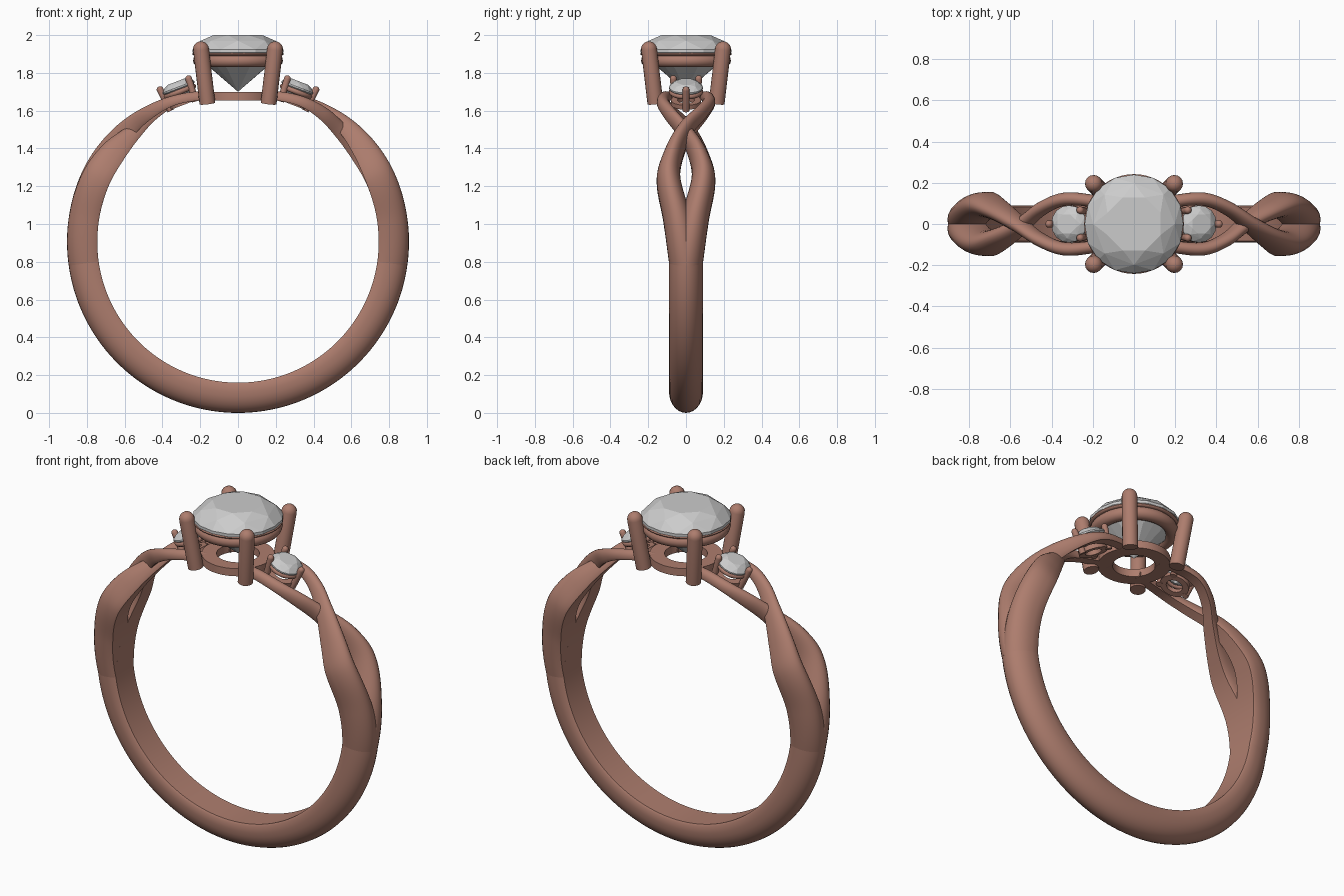
import bpy, bmesh, math
from mathutils import Vector, Matrix

if "Cube" in bpy.data.objects:
    bpy.data.objects.remove(bpy.data.objects["Cube"])

CZ = 0.905  # height of the finger-hole centre

gold = bpy.data.materials.new("rose_gold")
gold.diffuse_color = (0.42, 0.205, 0.155, 1)
gold.use_nodes = True
gold.node_tree.nodes["Principled BSDF"].inputs["Base Color"].default_value = gold.diffuse_color


def finish(bm, name, metal=True, smooth=True, mat=None):
    if mat:
        bm.transform(mat)
    bmesh.ops.recalc_face_normals(bm, faces=bm.faces)
    me = bpy.data.meshes.new(name)
    bm.to_mesh(me)
    bm.free()
    ob = bpy.data.objects.new(name, me)
    bpy.context.collection.objects.link(ob)
    if metal:
        me.materials.append(gold)
    if smooth:
        me.shade_smooth()
        me.set_sharp_from_angle(angle=math.radians(40))
    return ob


def loft(loops, name, closed=False, mat=None):
    bm = bmesh.new()
    rows = [[bm.verts.new(p) for p in lp] for lp in loops]
    n = len(rows[0])
    for i in range(len(rows) if closed else len(rows) - 1):
        a, b = rows[i], rows[(i + 1) % len(rows)]
        for j in range(n):
            k = (j + 1) % n
            bm.faces.new((a[j], a[k], b[k], b[j]))
    if not closed:
        bm.faces.new(rows[0])
        bm.faces.new(rows[-1])
    return finish(bm, name, mat=mat)


# D-shaped cross-section: flat inside, domed outside
def section(elev, c, hw, rin, rout):
    t = rout - rin
    prof = [(-0.92, 0.0), (0.92, 0.0), (1.0, 0.07)]
    prof += [(math.cos(math.pi * i / 14), 0.3 + 0.7 * math.sin(math.pi * i / 14)) for i in range(15)]
    prof += [(-1.0, 0.07)]
    a = math.radians(elev)
    return [((rin + t * v) * math.cos(a), c + hw * u, CZ + (rin + t * v) * math.sin(a)) for u, v in prof]


# smooth interpolation through key rows (first column is the angle)
def sample(keys, e):
    n = len(keys)
    i = max(k for k in range(n - 1) if keys[k][0] <= e or k == 0)

    def slope(k, c):
        a, b = keys[max(k - 1, 0)], keys[min(k + 1, n - 1)]
        return (b[c] - a[c]) / (b[0] - a[0])
    h = keys[i + 1][0] - keys[i][0]
    t = (e - keys[i][0]) / h
    return [(2*t**3 - 3*t*t + 1) * keys[i][c] + (t**3 - 2*t*t + t) * h * slope(i, c)
            + (3*t*t - 2*t**3) * keys[i + 1][c] + (t**3 - t*t) * h * slope(i + 1, c)
            for c in range(1, len(keys[0]))]


# lower band
loft([section(187 + 166 * i / 72, 0, 0.09, 0.745, 0.905) for i in range(73)], "lower_band")

# crossing strands: angle, offset, half width, inner radius, outer radius
over = [(-8, 0, .09, .745, .905), (8, -.042, .078, .745, .905), (25, -.092, .063, .748, .905),
        (36, -.064, .05, .765, .898), (47, 0, .042, .79, .885), (56, .075, .036, .797, .868),
        (65, .12, .032, .797, .85), (75, .112, .03, .775, .825), (83, .085, .028, .755, .797)]
under = [(-8, 0, .09, .745, .905), (8, .042, .078, .745, .905), (25, .092, .063, .746, .9),
         (36, .064, .05, .746, .88), (47, 0, .042, .76, .845), (56, -.075, .036, .78, .85),
         (65, -.12, .032, .79, .845), (75, -.112, .03, .775, .825), (83, -.085, .028, .755, .797)]
for side, ang in (("right", 0), ("left", math.pi)):
    for kind, keys in (("over", over), ("under", under)):
        es = [-8 + 91 * i / 60 for i in range(61)]
        loft([section(e, *sample(keys, e)) for e in es], f"{side}_{kind}_strand",
             mat=Matrix.Rotation(ang, 4, 'Z'))


# ring swept from a (radius, height) profile
def ring(name, prof, mat=None, n=48):
    loft([[(r * math.cos(2*math.pi*i/n), r * math.sin(2*math.pi*i/n), z) for r, z in prof]
          for i in range(n)], name, closed=True, mat=mat)


def oval(R, z, a, b, n=14):
    return [(R + a * math.cos(2*math.pi*i/n), z + b * math.sin(2*math.pi*i/n)) for i in range(n)]


# round-tipped prong between two points
def prong(name, p, q, r, mat=None):
    p, q = Vector(p), Vector(q)
    rows = [(0, r)] + [((q - p).length + r * math.sin(a), r * math.cos(a))
                       for a in (0, .3, .6, .9, 1.2, 1.45)]
    m = Matrix.Translation(p) @ (q - p).to_track_quat('Z', 'Y').to_matrix().to_4x4()
    loft([[m @ Vector((s * math.cos(k*math.pi/8), s * math.sin(k*math.pi/8), h)) for k in range(16)]
          for h, s in rows], name, mat=mat)


# faceted stone as the hull of staggered rings: radius, height, count, turn
def gem(name, rings, mat):
    bm = bmesh.new()
    for r, z, n, turn in rings:
        for i in range(n):
            a = 2 * math.pi * (i + turn) / n
            q = r * (1 + 0.02 * (1 - math.cos(4 * a)) / 2)
            bm.verts.new((q * math.cos(a), q * math.sin(a), z))
    bmesh.ops.convex_hull(bm, input=bm.verts)
    bmesh.ops.dissolve_limit(bm, angle_limit=0.01, verts=bm.verts, edges=bm.edges)
    finish(bm, name, metal=False, smooth=False, mat=mat)


# centre setting
gem("centre_stone", [(.138, .085, 8, .5), (.198, .055, 8, 0), (.24, .008, 16, 0), (.24, -.008, 16, 0),
                     (.155, -.088, 8, .5), (0, -.215, 1, 0)], Matrix.Translation((0, 0, 1.915)))
ring("centre_gallery", oval(.2, 1.865, .038, .036))
ring("centre_seat_lip", oval(.222, 1.9, .02, .01))
ring("centre_base_plate", [(.115, 1.655), (.195, 1.655), (.195, 1.7), (.115, 1.7)])
for sx in (-1, 1):
    for sy in (-1, 1):
        prong(f"centre_prong_{sx}_{sy}", (sx*.162, sy*.162, 1.638), (sx*.196, sy*.196, 1.925), .042)

# tilted side settings
for side, s in (("right", 1), ("left", -1)):
    m = Matrix.Translation((s * .315, 0, 1.722)) @ Matrix.Rotation(s * math.radians(21), 4, 'Y')
    gem(f"{side}_side_stone", [(.05, .034, 8, .5), (.07, .024, 8, 0), (.09, .004, 16, 0), (.09, -.004, 16, 0),
                               (.055, -.034, 8, .5), (0, -.075, 1, 0)], m)
    ring(f"{side}_side_gallery", oval(.075, -.022, .016, .015, 10), m, 32)
    ring(f"{side}_side_base", [(.045, -.095), (.08, -.095), (.08, -.07), (.045, -.07)], m, 32)
    for k, a in enumerate((0, 135, 225)):
        a = math.radians(a)
        d = Vector((s * math.cos(a), math.sin(a), 0))
        prong(f"{side}_side_prong_{k}", d * .082 + Vector((0, 0, -.1)), d * .095 + Vector((0, 0, .025)), .018, m)
